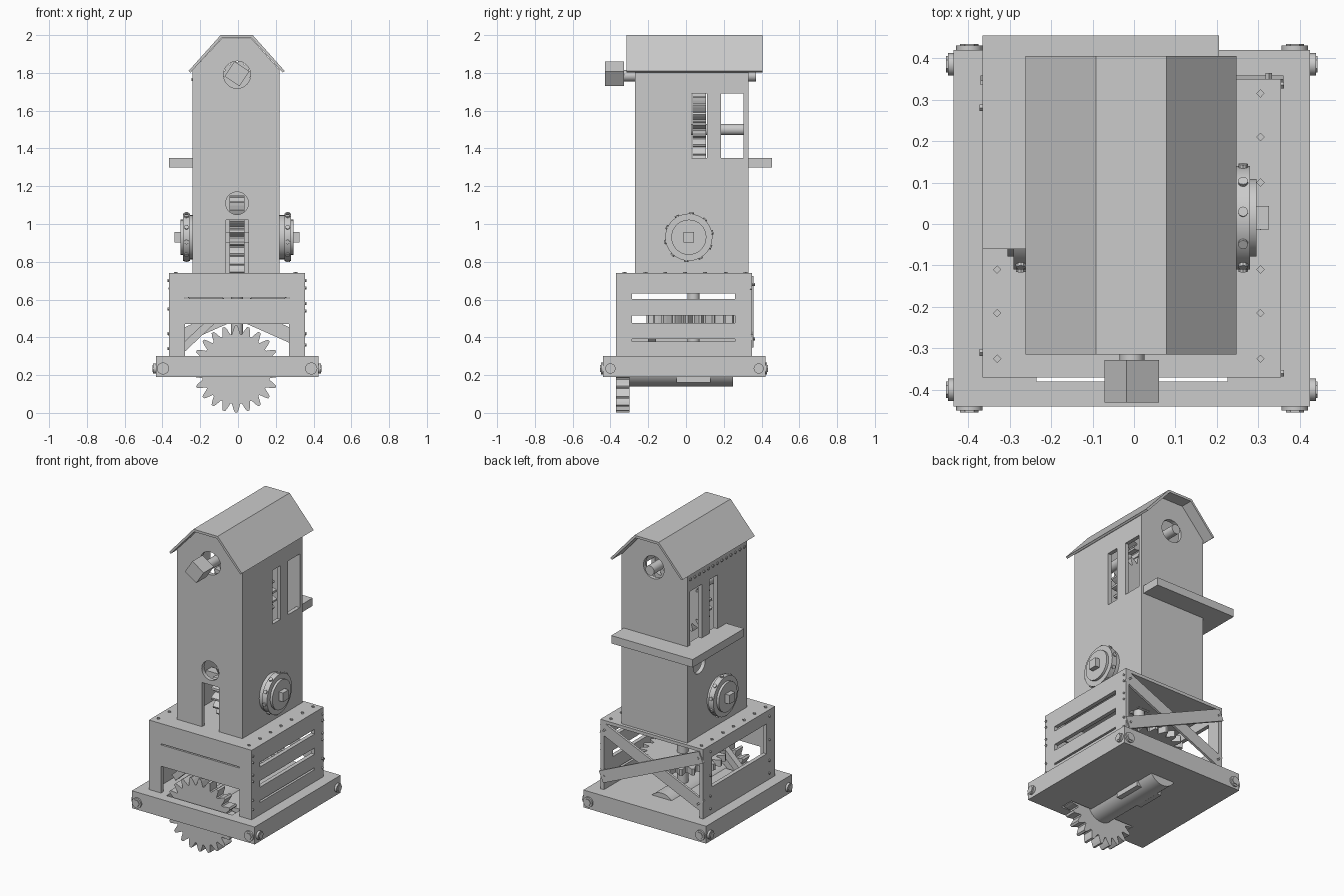
import bpy, bmesh
from math import sin, cos, pi, hypot

if "Cube" in bpy.data.objects:
    bpy.data.objects.remove(bpy.data.objects["Cube"])

CX = -0.005          # mirror plane of the model


def prism(name, pts, axis, a, b, smooth=False):
    """Extrude a 2D profile along an axis: x takes (y,z), y takes (x,z), z takes (x,y)."""
    def place(u, v, w):
        return {'x': (w, u, v), 'y': (u, w, v), 'z': (u, v, w)}[axis]
    bm = bmesh.new()
    lo = [bm.verts.new(place(u, v, a)) for u, v in pts]
    hi = [bm.verts.new(place(u, v, b)) for u, v in pts]
    bm.faces.new(lo)
    bm.faces.new(hi)
    n = len(pts)
    for i in range(n):
        j = (i + 1) % n
        bm.faces.new((lo[i], lo[j], hi[j], hi[i]))
    bmesh.ops.recalc_face_normals(bm, faces=bm.faces)
    me = bpy.data.meshes.new(name)
    bm.to_mesh(me)
    bm.free()
    ob = bpy.data.objects.new(name, me)
    bpy.context.collection.objects.link(ob)
    if smooth:
        bpy.ops.object.select_all(action='DESELECT')
        ob.select_set(True)
        bpy.context.view_layer.objects.active = ob
        bpy.ops.object.shade_smooth_by_angle(angle=0.6)
    return ob


def box(name, x0, x1, y0, y1, z0, z1):
    return prism(name, [(x0, y0), (x1, y0), (x1, y1), (x0, y1)], 'z', z0, z1)


def circle(c, r, n=32, rot=0.0):
    return [(c[0] + r * cos(rot + 2 * pi * i / n), c[1] + r * sin(rot + 2 * pi * i / n)) for i in range(n)]


def rod(name, c, r, axis, a, b, n=32, rot=0.0):
    return prism(name, circle(c, r, n, rot), axis, a, b, n > 8)


def gear(name, c, r, root, teeth, axis, a, b):
    pts = []
    for i in range(teeth):
        for f, rr in ((-0.42, root), (-0.22, root + 0.65 * (r - root)), (-0.1, r),
                      (0.1, r), (0.22, root + 0.65 * (r - root)), (0.42, root)):
            t = 2 * pi * (i + f) / teeth - pi / 2
            pts.append((c[0] + rr * cos(t), c[1] + rr * sin(t)))
    return prism(name, pts, axis, a, b)


def plank(name, p, q, width, axis, a, b):
    dx, dy = q[0] - p[0], q[1] - p[1]
    k = width / 2 / hypot(dx, dy)
    nx, ny = -dy * k, dx * k
    return prism(name, [(p[0] + nx, p[1] + ny), (p[0] - nx, p[1] - ny),
                        (q[0] - nx, q[1] - ny), (q[0] + nx, q[1] + ny)], axis, a, b)


def cut(ob, cutter):
    m = ob.modifiers.new('cut', 'BOOLEAN')
    m.operation, m.solver, m.object = 'DIFFERENCE', 'EXACT', cutter
    bpy.context.view_layer.objects.active = ob
    bpy.ops.object.modifier_apply(modifier=m.name)
    bpy.data.objects.remove(cutter)


# base slab with slot for the front gear, foot plate and bolts
base = box('base', -0.435, 0.425, -0.44, 0.42, 0.19, 0.30)
cut(base, box('slot', -0.235, 0.225, -0.38, -0.29, 0.1, 0.4))
box('foot_plate', -0.095, 0.085, -0.05, 0.13, 0.16, 0.19)
for x in (-0.397, 0.388):
    for y, d in ((-0.44, -1), (0.42, 1)):
        rod('bolt_washer', (x, 0.235), 0.032, 'y', y, y + 0.010 * d, 16)
        rod('bolt_head', (x, 0.235), 0.022, 'y', y, y + 0.014 * d, 6)
for y in (-0.4, 0.385):
    for x, d in ((-0.435, -1), (0.425, 1)):
        rod('bolt_washer', (y, 0.235), 0.027, 'x', x, x + 0.014 * d, 16)
        rod('bolt_head', (y, 0.235), 0.02, 'x', x, x + 0.018 * d, 6)

# front gear with its shaft, crown gear with upright shaft
gear('front_gear', (CX - 0.005, 0.232), 0.23, 0.185, 22, 'y', -0.37, -0.30)
rod('front_gear_shaft', (CX, 0.235), 0.095, 'y', -0.30, 0.25)
gear('crown_gear', (CX, 0.04), 0.25, 0.205, 22, 'z', 0.475, 0.515)
rod('upright_shaft', (CX, 0.04), 0.032, 'z', 0.25, 0.73)

# crate: lid
box('crate_lid', -0.365, 0.355, -0.37, 0.35, 0.72, 0.74)
# crate front: posts and two boards
for x0, x1 in ((-0.365, -0.28), (0.27, 0.355)):
    box('front_post', x0, x1, -0.37, -0.345, 0.30, 0.72)
box('front_board_low', -0.28, 0.27, -0.37, -0.345, 0.47, 0.605)
box('front_board_high', -0.28, 0.27, -0.37, -0.345, 0.612, 0.72)
plank('front_brace', (-0.31, 0.325), (-0.14, 0.485), 0.04, 'y', -0.20, -0.16)
# crate sides: posts and slats
for x0, x1 in ((-0.365, -0.34), (0.33, 0.355)):
    box('side_post', x0, x1, -0.345, -0.285, 0.30, 0.72)
    box('side_post', x0, x1, 0.26, 0.35, 0.30, 0.72)
for z0, z1 in ((0.30, 0.378), (0.39, 0.475), (0.515, 0.603), (0.633, 0.72)):
    box('right_slat', 0.33, 0.355, -0.285, 0.26, z0, z1)
for z0, z1 in ((0.30, 0.47), (0.66, 0.72)):
    box('left_board', -0.365, -0.34, -0.285, 0.26, z0, z1)
# crate back: crossed planks
plank('back_cross_a', (-0.355, 0.38), (0.345, 0.69), 0.075, 'y', 0.335, 0.35)
plank('back_cross_b', (-0.355, 0.69), (0.345, 0.38), 0.075, 'y', 0.345, 0.358)

# rivets on the lid, crate sides, back and upper left wall
for y in (0.315, 0.21, 0.1, -0.005, -0.11, -0.215, -0.325):
    for x in (-0.33, 0.305):
        rod('lid_rivet', (x, y), 0.01, 'z', 0.735, 0.747, 4)
for z in (0.36, 0.42, 0.54, 0.58, 0.66, 0.70):
    for y in (-0.36, 0.335):
        rod('right_rivet', (y, z), 0.008, 'x', 0.35, 0.362, 4)
for z in (0.34, 0.42, 0.55, 0.70):
    for y in (-0.31, 0.28):
        rod('left_rivet', (y, z), 0.008, 'x', -0.372, -0.36, 4)
for x in (-0.335, 0.325):
    for z in (0.39, 0.68):
        rod('back_rivet', (x, z), 0.008, 'y', 0.34, 0.364, 4)
for i in range(13):
    rod('wall_rivet', (-0.24 + i * 0.045, 1.765), 0.009, 'x', -0.246, -0.235, 6)

# hollow tower with gable ends
tower = prism('tower', [(-0.24, 0.735), (0.22, 0.735), (0.22, 1.815), (0.07, 1.983),
                        (-0.085, 1.983), (-0.24, 1.815)], 'y', -0.27, 0.33)
cut(tower, prism('hollow', [(-0.215, 0.6), (0.195, 0.6), (0.195, 1.81), (0.06, 1.965),
                            (-0.075, 1.965), (-0.215, 1.81)], 'y', -0.245, 0.305))
cut(tower, box('gear_windows', -0.5, 0.5, 0.03, 0.11, 1.35, 1.69))
cut(tower, box('open_windows', -0.5, 0.5, 0.185, 0.305, 1.35, 1.69))
cut(tower, box('front_slot', -0.063, 0.055, -0.4, -0.1, 0.7, 1.02))
cut(tower, rod('front_hole', (CX, 1.11), 0.06, 'y', -0.4, -0.1))
cut(tower, rod('shaft_holes', (CX, 1.79), 0.072, 'y', -0.5, 0.5))
cut(tower, rod('left_hole', (0.21, 1.195), 0.06, 'x', -0.4, -0.1))

# roof shell
prism('roof', [(-0.262, 1.81), (-0.092, 2.0), (0.078, 2.0), (0.247, 1.81), (0.236, 1.802),
               (0.071, 1.985), (-0.086, 1.985), (-0.251, 1.802)], 'y', -0.315, 0.405)

# wrap-around balcony at the back left corner
prism('balcony', [(-0.365, -0.06), (-0.24, -0.06), (-0.24, 0.33), (0.205, 0.33),
                  (0.205, 0.455), (-0.365, 0.455)], 'z', 1.30, 1.35)

# top shaft with square block, and the gears behind the windows
rod('top_shaft', (CX, 1.785), 0.03, 'y', -0.34, 0.37)
rod('shaft_block', (CX, 1.795), 0.067, 'y', -0.43, -0.328, 4, 0.2)
gear('top_pinion', (CX, 1.785), 0.10, 0.07, 11, 'y', 0.035, 0.105)
gear('window_gear', (CX, 1.50), 0.205, 0.165, 22, 'y', 0.035, 0.105)
rod('window_gear_shaft', (CX, 1.50), 0.03, 'y', -0.25, 0.31)

# main axle with inner gear and a wheel on each side
gear('slot_gear', (0.015, 0.93), 0.222, 0.18, 22, 'x', -0.045, 0.035)
box('main_axle', -0.335, 0.325, -0.013, 0.043, 0.902, 0.958)
for s in (-1, 1):
    rod('wheel_inner', (0.015, 0.93), 0.117, 'x', CX + s * 0.22, CX + s * 0.25)
    rod('wheel_rim', (0.015, 0.93), 0.125, 'x', CX + s * 0.25, CX + s * 0.285)
    rod('wheel_hub', (0.015, 0.93), 0.093, 'x', CX + s * 0.285, CX + s * 0.30)
    for i in range(10):
        t = 2 * pi * i / 10 + 0.2
        bpy.ops.mesh.primitive_cylinder_add(
            vertices=10, radius=0.012, depth=0.016,
            location=(CX + s * 0.268, 0.015 + 0.124 * cos(t), 0.93 + 0.124 * sin(t)),
            rotation=(t - pi / 2, 0, 0))
        bpy.context.object.name = 'wheel_stud'
